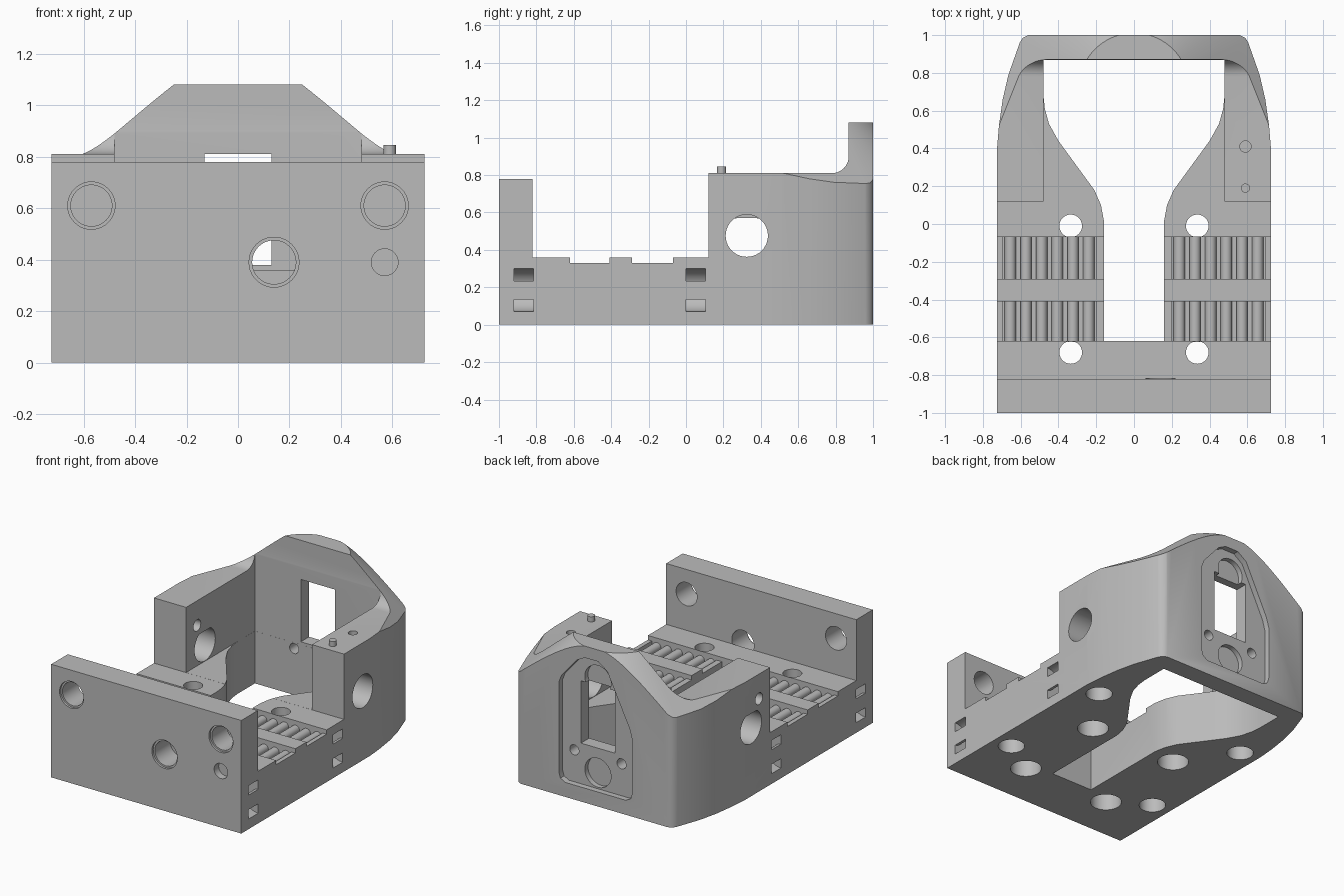
import bpy
import bmesh
from math import pi, sin, cos, atan

cube = bpy.data.objects.get("Cube")
if cube:
    bpy.data.objects.remove(cube, do_unlink=True)

grey = bpy.data.materials.new("plain grey")
grey.use_nodes = True
colour = (0.5, 0.5, 0.5, 1)
grey.diffuse_color = colour
grey.node_tree.nodes["Principled BSDF"].inputs["Base Color"].default_value = colour


def make(name, bm):
    bmesh.ops.recalc_face_normals(bm, faces=bm.faces)
    mesh = bpy.data.meshes.new(name)
    bm.to_mesh(mesh)
    bm.free()
    mesh.materials.append(grey)
    ob = bpy.data.objects.new(name, mesh)
    bpy.context.collection.objects.link(ob)
    return ob


def loft(name, ring_a, ring_b, bevel=0):
    """Solid between two rings with the same number of points."""
    bm = bmesh.new()
    a = [bm.verts.new(p) for p in ring_a]
    b = [bm.verts.new(p) for p in ring_b]
    bm.faces.new(a)
    bm.faces.new(b)
    for i in range(len(a)):
        j = (i + 1) % len(a)
        bm.faces.new((a[i], a[j], b[j], b[i]))
    if bevel:
        sharp = [e for e in bm.edges if e.calc_face_angle(0) > 0.7]
        bmesh.ops.bevel(bm, geom=sharp, offset=bevel, segments=2, profile=0.5, affect='EDGES')
    return make(name, bm)


def prism(name, pts, axis, lo, hi, bevel=0):
    """Flat outline extruded along an axis."""
    def place(p, d):
        return {'x': (d, p[0], p[1]), 'y': (p[0], d, p[1]), 'z': (p[0], p[1], d)}[axis]
    return loft(name, [place(p, lo) for p in pts], [place(p, hi) for p in pts], bevel)


def arc(cx, cy, r, start, end, n):
    return [(cx + r * cos(start + (end - start) * i / n),
             cy + r * sin(start + (end - start) * i / n)) for i in range(n + 1)]


def circle(cx, cy, r, n=40):
    return arc(cx, cy, r, 0, 2 * pi, n)[:-1]


def rect(a, b, c, d):
    return [(a, c), (b, c), (b, d), (a, d)]


def combine(tool, operation='DIFFERENCE'):
    mod = body.modifiers.new("shape", 'BOOLEAN')
    mod.operation = operation
    mod.solver = 'EXACT'
    mod.object = tool
    bpy.context.view_layer.objects.active = body
    bpy.ops.object.modifier_apply(modifier=mod.name)
    bpy.data.objects.remove(tool, do_unlink=True)


def cut(pts, axis, lo, hi):
    combine(prism("cutter", pts, axis, lo, hi))


def mirrored(half):
    return half + [(-x, y) for x, y in reversed(half)]


# Body: plan outline, then trimmed by the side profile
outline = [(0.725, -1), (0.725, 0.4), (0.715, 0.52), (0.695, 0.66), (0.665, 0.79),
           (0.605, 0.96), (0.59, 0.985), (0.56, 1)]
body = prism("bracket_body", mirrored(outline), 'z', 0, 1.3, bevel=0.012)

side = [(-1.1, -0.1), (1.1, -0.1), (1.1, 1.08), (0.87, 1.08)]
side += arc(0.78, 0.9, 0.09, 0, -pi / 2, 8)
side += [(0.12, 0.81), (0.12, 0.36), (-0.82, 0.36), (-0.82, 0.78), (-1.1, 0.78)]
combine(prism("side_profile", side, 'x', -1, 1), 'INTERSECT')


# Conical shoulders of the back wall, flaring towards the front
def shoulder_ring(z):
    r = 0.292 + (1.08 - z) / 0.905
    t = atan(0.4)
    ring = arc(0, 0.719, r, t, pi - t, 64)
    x, y = ring[0]
    flare = x + 0.4 * (y + 1.2)
    return [(px, py, z) for px, py in [(flare, -1.2)] + ring + [(-flare, -1.2)]]


combine(loft("shoulders", shoulder_ring(-0.1), shoulder_ring(1.2)), 'INTERSECT')

# Cavity between the side blocks and the keyhole opening in the floor
cut(rect(-0.48, 0.48, 0.05, 0.8695), 'z', 0.3605, 1.5)
keyhole = [(0.16, -0.62), (0.16, 0.02), (0.175, 0.1), (0.21, 0.18), (0.4, 0.44),
           (0.45, 0.53), (0.472, 0.61), (0.4795, 0.68), (0.4795, 0.869)]
cut(mirrored(keyhole), 'z', -0.1, 0.5)

# Ribbed floor bands
bands = [(-0.62, -0.41), (-0.29, -0.07)]
for y0, y1 in bands:
    cut(rect(-0.9, 0.9, y0, y1), 'z', 0.33, 0.45)
    for s in (1, -1):
        cut(rect(s * 0.2, s * 0.695, y0, y1), 'z', 0.29, 0.4)

for s in (1, -1):
    # Screw holes with counterbores, and blind foot holes
    for y in (-0.68, -0.01):
        cut(circle(s * 0.335, y, 0.06), 'z', -0.1, 0.6)
        cut(circle(s * 0.335, y, 0.1), 'z', -0.1, 0.18)
    for y in (-0.52, 0.355):
        cut(circle(s * 0.59, y, 0.085), 'z', -0.1, 0.1)
    # Curved strap channels in the sides
    for y in (-0.92, 0.0):
        ring = [(0.8, 0.3)] + arc(0.725, 0.185, 0.115, pi / 2, 3 * pi / 2, 14)
        ring += [(0.8, 0.07), (0.8, 0.135)]
        ring += arc(0.725, 0.185, 0.05, 3 * pi / 2, pi / 2, 14) + [(0.8, 0.235)]
        cut([(s * x, z) for x, z in ring], 'y', y, y + 0.105)
    # Large side hole, flat-topped on the right
    hole = circle(0.325, 0.476, 0.113)
    if s < 0:
        hole = [(y, min(z, 0.57)) for y, z in hole]
    cut(hole, 'x', s * 0.42, s * 0.9)

cut(circle(0.24, 0.64, 0.04, 24), 'x', -0.9, -0.42)

# Front wall holes with a stepped rim
for x, z, r in ((-0.57, 0.61, 0.092), (0.57, 0.61, 0.092), (0.14, 0.39, 0.097)):
    cut(circle(x, z, r), 'y', -1.1, -0.985)
    cut(circle(x, z, r - 0.012), 'y', -1.1, -0.819)
cut(circle(0.57, 0.39, 0.052), 'y', -1.1, -0.95)

# Back wall: recess, window, round pockets, screw holes
recess = [(0.27, 0.16), (0.27, 0.78), (0.25, 0.83), (0.13, 0.97), (0.07, 1.0), (-0.03, 1.0),
          (-0.1, 0.95), (-0.27, 0.6), (-0.29, 0.53), (-0.29, 0.16),
          (-0.278, 0.12), (-0.24, 0.1), (0.22, 0.1), (0.258, 0.12)]
cut(recess, 'y', 0.96, 1.1)
cut(rect(-0.13, 0.13, 0.38, 0.81), 'y', 0.8, 1.1)
for z in (0.21, 0.85):
    cut(circle(0, z, 0.1), 'y', 0.925, 1.1)
for x in (-0.18, 0.18):
    cut(circle(x, 0.32, 0.035, 24), 'y', 0.8, 1.1)

# Small hole in the top of the left block
cut(circle(0.59, 0.41, 0.03, 24), 'z', 0.7, 1.0)

parts = [body]

# Round ribs lying in the floor bands
for y0, y1 in bands:
    for s in (1, -1):
        for i in range(6):
            x = s * (0.24 + 0.083 * i)
            parts.append(prism("floor_rib", circle(x, 0.3, 0.03, 20), 'y', y0 - 0.005, y1 + 0.005))

# Locating pin with a rounded tip
parts.append(prism("locating_pin", circle(0.59, 0.19, 0.024, 24), 'z', 0.78, 0.845, bevel=0.012))

bpy.ops.object.select_all(action='DESELECT')
for ob in parts:
    ob.select_set(True)
bpy.context.view_layer.objects.active = body
bpy.ops.object.shade_smooth_by_angle(angle=0.58)
